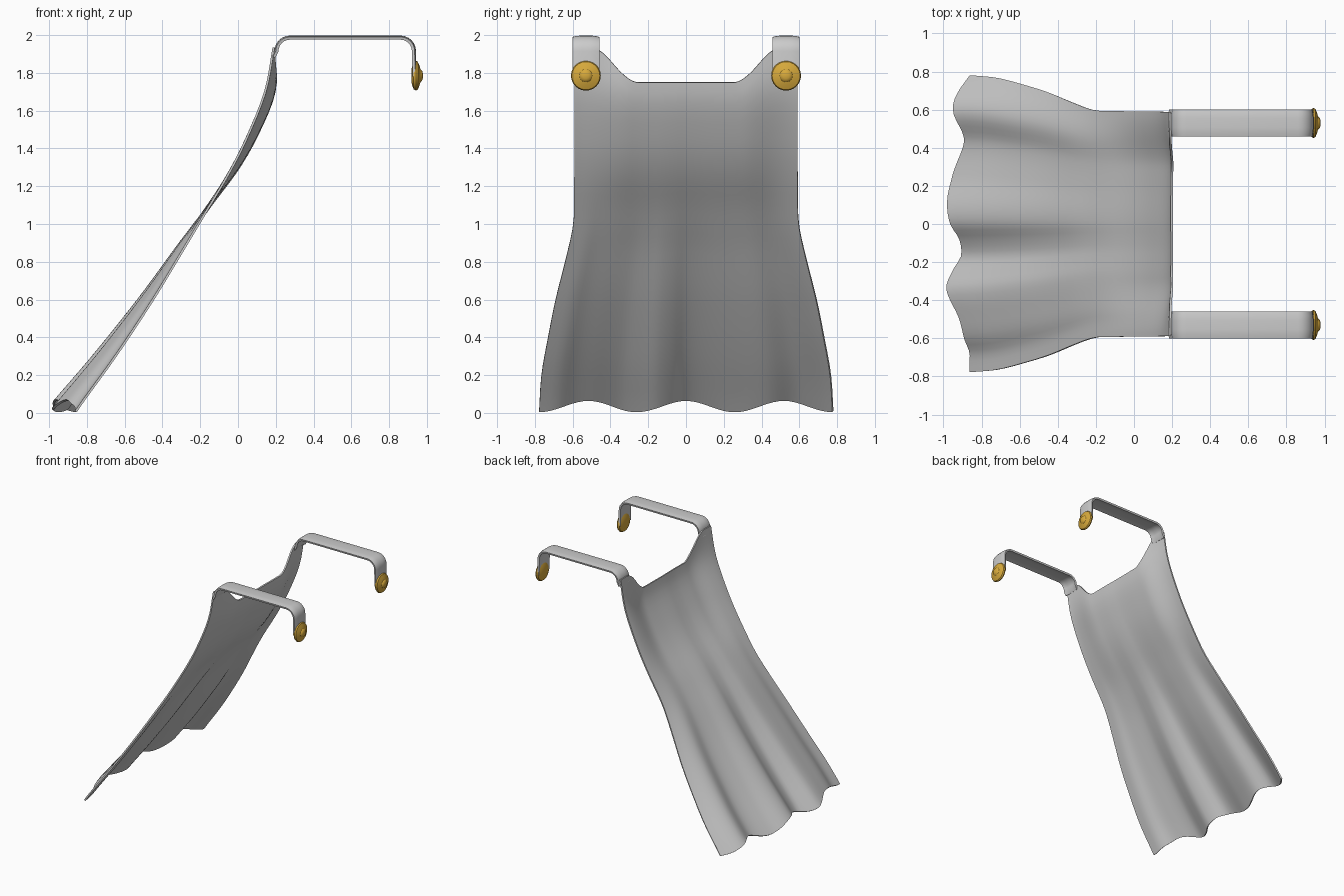
import bpy, bmesh, math
from math import cos, sin, pi

if "Cube" in bpy.data.objects:
    bpy.data.objects.remove(bpy.data.objects["Cube"])


def material(name, rgb):
    m = bpy.data.materials.new(name)
    m.diffuse_color = (*rgb, 1)
    m.use_nodes = True
    m.node_tree.nodes["Principled BSDF"].inputs["Base Color"].default_value = m.diffuse_color
    return m


GREY = material("grey cloth", (0.60, 0.60, 0.60))
GOLD = material("gold", (0.68, 0.40, 0.045))


def curve(pts, v):
    """Smooth interpolation through (position, value) points."""
    v = min(max(v, pts[0][0]), pts[-1][0])
    n = len(pts)
    i = next(k for k in range(n - 1) if v <= pts[k + 1][0])

    def slope(k):
        a, b = pts[max(k - 1, 0)], pts[min(k + 1, n - 1)]
        return (b[1] - a[1]) / (b[0] - a[0])
    (x0, y0), (x1, y1) = pts[i], pts[i + 1]
    h = x1 - x0
    t = (v - x0) / h
    return ((2*t**3 - 3*t*t + 1) * y0 + (t**3 - 2*t*t + t) * h * slope(i)
            + (3*t*t - 2*t**3) * y1 + (t**3 - t*t) * h * slope(i + 1))


def sheet(name, rows, mat, thickness=0.0, angle=40):
    """Mesh from rows of points, optionally thickened."""
    bm = bmesh.new()
    grid = [[bm.verts.new(p) for p in r] for r in rows]
    for a, b in zip(grid, grid[1:]):
        for j in range(len(a) - 1):
            bm.faces.new((a[j], a[j + 1], b[j + 1], b[j]))
    bmesh.ops.remove_doubles(bm, verts=bm.verts, dist=1e-5)
    bmesh.ops.recalc_face_normals(bm, faces=bm.faces)
    me = bpy.data.meshes.new(name)
    bm.to_mesh(me)
    bm.free()
    me.materials.append(mat)
    ob = bpy.data.objects.new(name, me)
    bpy.context.collection.objects.link(ob)
    bpy.ops.object.select_all(action='DESELECT')
    ob.select_set(True)
    bpy.context.view_layer.objects.active = ob
    if thickness:
        s = ob.modifiers.new("thickness", 'SOLIDIFY')
        s.thickness = thickness
        s.offset = 0
        bpy.ops.object.modifier_apply(modifier=s.name)
    bpy.ops.object.shade_smooth_by_angle(angle=math.radians(angle))
    return ob


# Cape: side sweep, half width, hem folds and neckline
SWEEP = [(0.0, -0.945), (0.035, -0.92), (0.3, -0.71), (0.6, -0.49), (0.86, -0.315),
         (1.05, -0.19), (1.25, -0.065), (1.44, 0.035), (1.7, 0.142), (1.94, 0.19)]
WIDTH = [(0.0, 0.778), (0.2, 0.765), (0.4, 0.73), (0.6, 0.69), (0.82, 0.635),
         (1.0, 0.597), (1.2, 0.592), (1.94, 0.588)]
FOLDS = [(-0.78, 0.08), (-0.68, 0.068), (-0.6, 0.018), (-0.52, -0.012), (-0.35, -0.05),
         (-0.25, -0.009), (-0.17, 0.025), (-0.08, -0.007), (0, -0.067), (0.09, -0.07),
         (0.25, -0.009), (0.43, 0.02), (0.6, -0.042), (0.78, 0.082)]
NECK = [(0, 1.75), (0.26, 1.75), (0.33, 1.79), (0.46, 1.92), (0.59, 1.935)]
FADE = [(0, 1.03), (0.4, 0.68), (0.8, 0.33), (1.1, 0.12), (1.5, 0.05), (1.94, 0)]
BULGE = [(0.9, 0), (1.1, 0.012), (1.3, 0.04), (1.5, 0.052), (1.7, 0.05), (1.94, 0.01)]


def cape_point(u, t):
    hem = 0.037 + 0.03 * cos(2 * pi * u * 0.778 / 0.52)
    y_top = abs(u) * 0.588
    top = 1.75 if y_top < 0.26 else curve(NECK, y_top)
    z = hem + (top - hem) * t
    s = min(1, (1 - abs(u)) / 0.5)
    x = (curve(SWEEP, z) + curve(FADE, z) * curve(FOLDS, u * 0.778)
         + curve(BULGE, z) * s * s * (3 - 2 * s))
    return (x, u * curve(WIDTH, z), z)


NU, NT = 54, 32
sheet("cape", [[cape_point(-1 + 2 * i / NU, j / NT) for i in range(NU + 1)]
               for j in range(NT + 1)], GREY, 0.012)


# Shoulder strap path in x, z with rounded corners
def corner(cx, cz, r, a0, a1, n=6):
    return [(cx + r * cos(math.radians(a0 + (a1 - a0) * k / n)),
             cz + r * sin(math.radians(a0 + (a1 - a0) * k / n))) for k in range(n + 1)]


PATH = ([(0.185, 1.885)] + corner(0.275, 1.915, 0.075, 180, 90)
        + corner(0.86, 1.915, 0.075, 90, 0) + [(0.938, 1.78)])


def strap_rows(side):
    rows = []
    for i, (x, z) in enumerate(PATH):
        a, b = PATH[max(i - 1, 0)], PATH[min(i + 1, len(PATH) - 1)]
        dx, dz = b[0] - a[0], b[1] - a[1]
        l = math.hypot(dx, dz)
        row = []
        for k in range(7):                      # slightly domed across its width
            v = -1 + k / 3
            drop = 0.007 * v ** 4
            row.append((x + dz / l * drop, side * 0.53 + v * 0.07, z - dx / l * drop))
        rows.append(row)
    return rows


# Round clasp, turned about the x axis
CLASP = [(0.918, 0), (0.920, 0.045), (0.930, 0.072), (0.942, 0.079), (0.952, 0.074),
         (0.961, 0.052), (0.966, 0.034), (0.974, 0.028), (0.978, 0.016), (0.980, 0)]

for side, label in ((-1, "right"), (1, "left")):
    sheet(label + "_strap", strap_rows(side), GREY, 0.015)
    sheet(label + "_clasp",
          [[(x, side * 0.53 + r * cos(2 * pi * k / 24), 1.785 + r * sin(2 * pi * k / 24))
            for k in range(25)] for x, r in CLASP], GOLD, angle=35)
